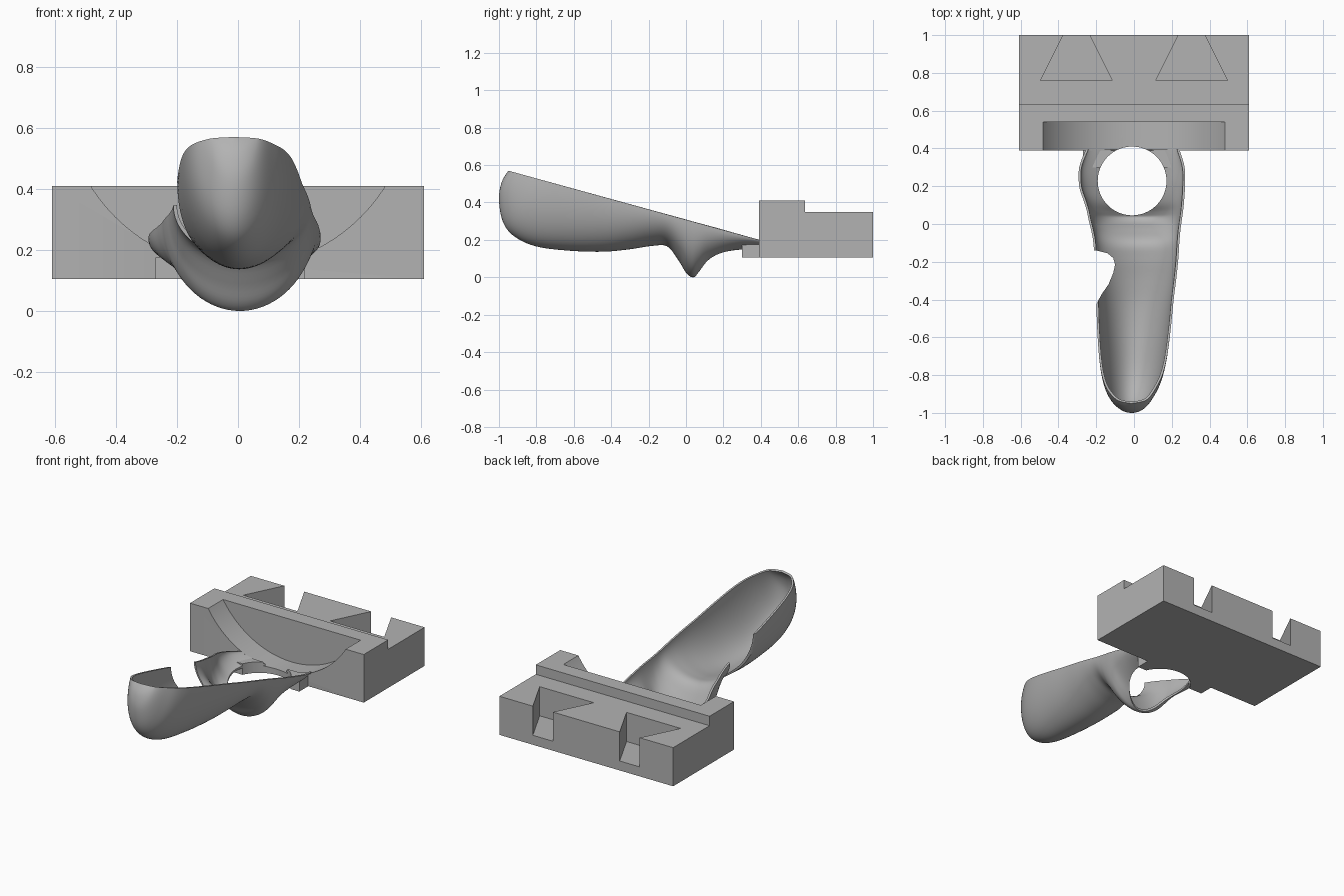
import bpy
import bmesh
from math import sin, cos, pi, radians
from mathutils import Vector

cube = bpy.data.objects.get("Cube")
if cube:
    bpy.data.objects.remove(cube, do_unlink=True)

grey = bpy.data.materials.new("plain grey")
grey.use_nodes = True
grey.diffuse_color = (0.45, 0.45, 0.45, 1)
for node in grey.node_tree.nodes:
    if node.type == "BSDF_PRINCIPLED":
        node.inputs["Base Color"].default_value = grey.diffuse_color


def make_object(name, bm):
    mesh = bpy.data.meshes.new(name)
    bm.to_mesh(mesh)
    bm.free()
    mesh.materials.append(grey)
    obj = bpy.data.objects.new(name, mesh)
    bpy.context.collection.objects.link(obj)
    return obj


def prism(name, outline, low, high, axis="z"):
    """Extrude a flat outline along z (outline in xy) or y (outline in xz)."""
    def place(a, b, h):
        return (a, b, h) if axis == "z" else (a, h, b)
    bm = bmesh.new()
    face = bm.faces.new([bm.verts.new(place(a, b, low)) for a, b in outline])
    grown = bmesh.ops.extrude_face_region(bm, geom=[face])["geom"]
    bmesh.ops.translate(bm, vec=place(0, 0, high - low),
                        verts=[g for g in grown if isinstance(g, bmesh.types.BMVert)])
    bmesh.ops.recalc_face_normals(bm, faces=bm.faces)
    return make_object(name, bm)


def box(name, x0, x1, y0, y1, z0, z1):
    return prism(name, [(x0, y0), (x1, y0), (x1, y1), (x0, y1)], z0, z1)


def circle(a, b, radius, sides=96):
    return [(a + radius * cos(2 * pi * i / sides), b + radius * sin(2 * pi * i / sides))
            for i in range(sides)]


def apply_modifier(obj, mod):
    bpy.context.view_layer.objects.active = obj
    bpy.ops.object.modifier_apply(modifier=mod.name)


def cut(obj, cutter):
    cutter.hide_render = True
    mod = obj.modifiers.new("cut", "BOOLEAN")
    mod.operation = "DIFFERENCE"
    mod.solver = "EXACT"
    mod.object = cutter
    apply_modifier(obj, mod)


def spline(rows, steps):
    """Smooth interpolation through rows of numbers."""
    result = []
    last = len(rows) - 1
    for i in range(last):
        p, q, r, s = (Vector(rows[min(max(k, 0), last)]) for k in range(i - 1, i + 3))
        for n in range(steps):
            t = n / steps
            result.append(q + (r - p) * (t / 2) + (p * 2 - q * 5 + r * 4 - s) * (t * t / 2)
                          + (q * 3 - p - r * 3 + s) * (t ** 3 / 2))
    return result + [Vector(rows[-1])]


# Scoop sections: rim y, keel y, keel z, left edge x, right edge x
stations = [
    (-.95, -.95, .57, -.015, -.015),
    (-.94, -.985, .51, -.07, .045),
    (-.92, -1, .42, -.105, .08),
    (-.87, -.98, .3, -.145, .115),
    (-.8, -.92, .22, -.17, .15),
    (-.7, -.8, .165, -.185, .175),
    (-.55, -.62, .142, -.195, .195),
    (-.4, -.44, .137, -.2, .21),
    (-.28, -.3, .15, -.205, .225),
    (-.18, -.18, .168, -.21, .235),
    (-.1, -.1, .165, -.215, .24),
    (-.04, -.04, .09, -.225, .245),
    (0, 0, .025, -.235, .25),
    (.035, .035, 0, -.243, .255),
    (.07, .07, .018, -.25, .26),
    (.12, .12, .062, -.265, .265),
    (.2, .2, .098, -.29, .27),
    (.3, .3, .13, -.29, .268),
    (.395, .395, .15, -.255, .24),
]

# Scoop: half-ellipse sections lofted below a sloping flat rim
bm = bmesh.new()
rings = []
arc = 40
for rim_y, keel_y, keel_z, x0, x1 in spline(stations, 5):
    rim_z = .57 - .276 * (rim_y + .95)
    ring = []
    for j in range(arc + 1):
        t = pi * j / arc
        s = sin(t)
        ring.append(bm.verts.new(((x0 + x1) / 2 - (x1 - x0) / 2 * cos(t),
                                  rim_y + (keel_y - rim_y) * s,
                                  rim_z + (keel_z - rim_z) * s)))
    rings.append(ring)
for a, b in zip(rings, rings[1:]):
    for j in range(arc):
        bm.faces.new((a[j], b[j], b[j + 1], a[j + 1]))
bmesh.ops.remove_doubles(bm, verts=bm.verts, dist=.0001)
scoop = make_object("scoop_shell", bm)
shell = scoop.modifiers.new("thickness", "SOLIDIFY")
shell.thickness = .012
shell.offset = -1
apply_modifier(scoop, shell)

# Base: tall front cradle, lower rear rail block and small support tab
cradle = box("cradle_block", -.61, .61, .39, .635, .105, .41)
rear = box("rear_block", -.61, .61, .635, 1, .105, .35)
tab = box("support_tab", -.27, .22, .3, .39, .105, .175)

# Cutters: round hole, side notch, arc recess and dovetail pockets
hole = prism("hole_cutter", circle(-.01, .228, .182), -.3, .8)
notch = prism("notch_cutter", [
    (-.5, -.47), (-.2, -.425), (-.17, -.37), (-.135, -.32), (-.11, -.26), (-.1, -.215),
    (-.11, -.18), (-.14, -.155), (-.2, -.14), (-.5, -.12)], -.2, .9)
recess = prism("recess_cutter", circle(0, .711, .569, 128), .3, .54, axis="y")
pockets = [prism("pocket_cutter", [(x - .19, .76), (x + .19, .76), (x + .045, 1.05),
                                   (x - .045, 1.05)], .165, .6) for x in (-.305, .305)]

cut(scoop, notch)
cut(cradle, recess)
for part in (scoop, cradle, tab):
    cut(part, hole)
for pocket in pockets:
    cut(rear, pocket)
for cutter in [hole, notch, recess] + pockets:
    bpy.data.objects.remove(cutter, do_unlink=True)

# Smooth the curved surfaces, keep crisp edges
bpy.ops.object.select_all(action="DESELECT")
for part in (scoop, cradle, rear, tab):
    part.select_set(True)
bpy.context.view_layer.objects.active = scoop
bpy.ops.object.shade_smooth_by_angle(angle=radians(35))
